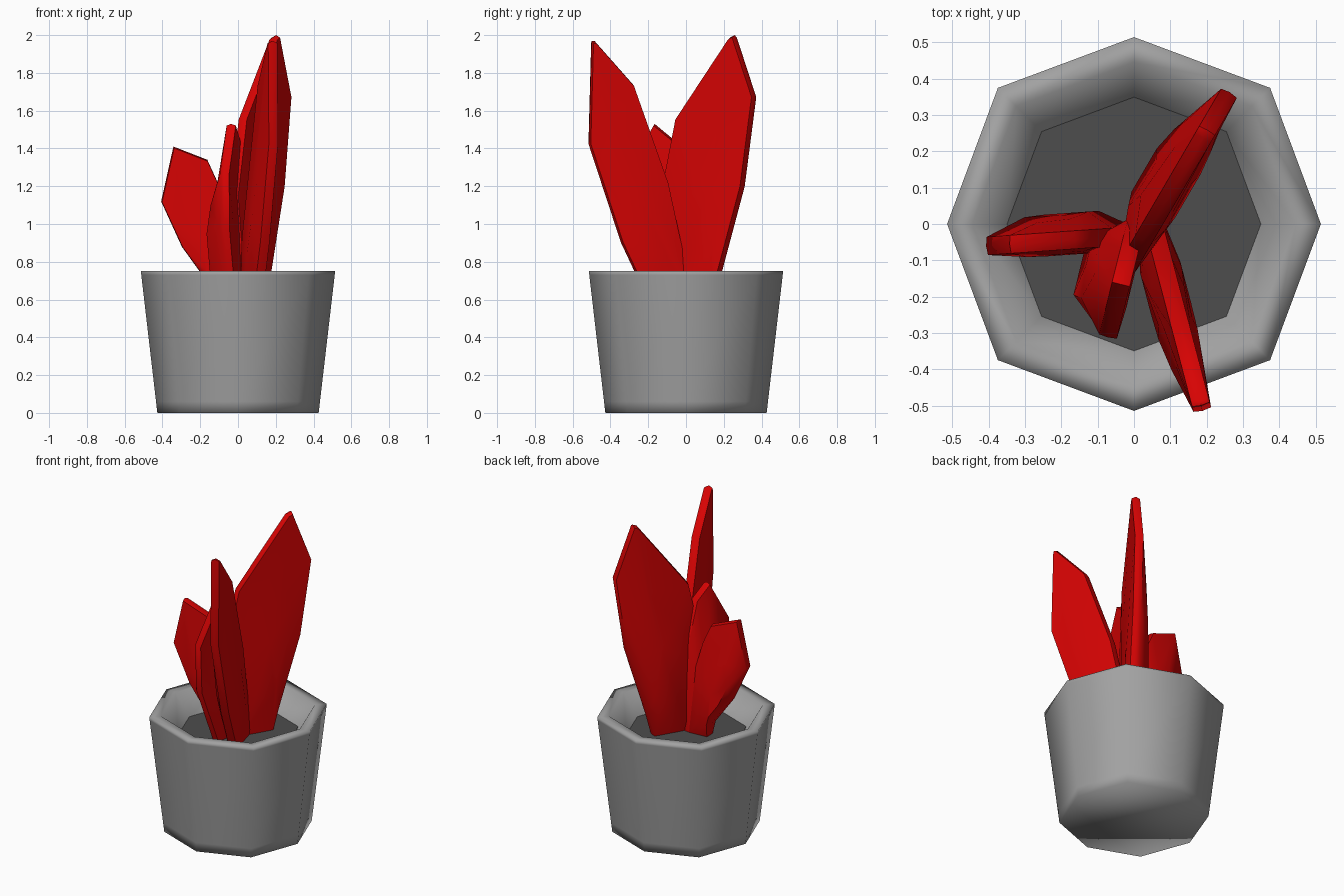
import bpy, bmesh, math
from mathutils import Vector

cube = bpy.data.objects.get("Cube")
if cube:
    bpy.data.objects.remove(cube, do_unlink=True)


def material(name, color):
    m = bpy.data.materials.new(name)
    m.use_nodes = True
    m.diffuse_color = (*color, 1)
    m.node_tree.nodes["Principled BSDF"].inputs["Base Color"].default_value = (*color, 1)
    return m


grey = material("pot grey", (0.36, 0.36, 0.36))
dark = material("soil dark grey", (0.075, 0.075, 0.075))
red = material("leaf red", (0.68, 0.001, 0.001))


def finish(name, bm, mat, angle=None):
    bmesh.ops.recalc_face_normals(bm, faces=bm.faces)
    mesh = bpy.data.meshes.new(name)
    bm.to_mesh(mesh)
    bm.free()
    mesh.materials.append(mat)
    obj = bpy.data.objects.new(name, mesh)
    bpy.context.collection.objects.link(obj)
    if angle:
        bpy.ops.object.select_all(action="DESELECT")
        obj.select_set(True)
        bpy.context.view_layer.objects.active = obj
        bpy.ops.object.shade_smooth_by_angle(angle=math.radians(angle))
    return obj


def bridge(bm, a, b):
    n = len(a)
    for i in range(n):
        bm.faces.new((a[i], a[(i + 1) % n], b[(i + 1) % n], b[i]))


def octagon(bm, r, z):
    """Eight corners, the diagonal ones slightly further out."""
    ring = []
    for i in range(8):
        a, s = i * math.pi / 4, r * (1 + 0.03 * (i % 2))
        ring.append(bm.verts.new((s * math.cos(a), s * math.sin(a), z)))
    return ring


# Pot: eight-sided tapered shell, soft rim, closed base
bm = bmesh.new()
profile = [(0.427, 0), (0.434, 0.06), (0.512, 0.73), (0.514, 0.75), (0.445, 0.75), (0.347, 0.61)]
rings = [octagon(bm, r, z) for r, z in profile]
for low, high in zip(rings, rings[1:]):
    bridge(bm, low, high)
bm.faces.new(rings[0])
pot = finish("pot", bm, grey)
pot.data.shade_smooth()

# Soil
bm = bmesh.new()
top = octagon(bm, 0.349, 0.617)
bottom = octagon(bm, 0.34, 0.59)
bridge(bm, bottom, top)
bm.faces.new(top)
bm.faces.new(bottom)
finish("soil", bm, dark)


def leaf(name, direction, offset, outline, bulge_left, bulge_right):
    """Upright blade: outline is (distance along direction, height), thickest low in the middle."""
    along = Vector((*direction, 0)).normalized()
    across = Vector((-along.y, along.x, 0))
    if across.x < 0:
        across = -across
    pts = [along * u + Vector((0, 0, z)) for u, z in outline]
    centre = sum(pts, Vector()) / len(pts)
    centre.z -= 0.15
    tip = max(p.z for p in pts)

    bm = bmesh.new()

    def loop(inset, half):
        return [bm.verts.new(p.lerp(centre, inset) + across * (offset + half)) for p in pts]

    def belly(depth):
        ring = []
        for p in pts:
            q = p.lerp(centre, 0.5)
            taper = 1 - 0.75 * max(0, q.z - 0.95) / (tip - 0.95)
            ring.append(bm.verts.new(q + across * (offset + depth * taper)))
        return ring

    rings = [belly(-bulge_left), loop(0.015, -0.025), loop(0, 0),
             loop(0.015, 0.025), belly(bulge_right)]
    for a, b in zip(rings, rings[1:]):
        bridge(bm, a, b)
    # Fan caps, since the tapered belly is not flat
    bmesh.ops.poke(bm, faces=[bm.faces.new(rings[0]), bm.faces.new(rings[-1])])
    finish(name, bm, red, 50)


# Leaves
leaf("back_leaf", (0.505, 0.863), 0.044,
     [(0.19, 0.58), (0.235, 0.75), (0.374, 1.2), (0.446, 1.68), (0.325, 2.0),
      (0.3, 1.99), (-0.028, 1.56), (-0.12, 1.15), (-0.04, 0.58)], 0.095, 0.045)
leaf("front_leaf", (0.254, -0.967), 0.052,
     [(-0.02, 0.58), (0.01, 0.75), (0.115, 1.22), (0.305, 1.74), (0.515, 1.97),
      (0.53, 1.97), (0.545, 1.43), (0.365, 0.9), (0.21, 0.58)], 0.07, 0.045)
leaf("side_leaf", (-0.997, -0.07), 0.032,
     [(0.0, 0.58), (0.06, 1.05), (0.11, 1.22), (0.165, 1.34), (0.345, 1.41),
      (0.41, 1.12), (0.3, 0.88), (0.17, 0.7), (0.14, 0.58)], 0.075, 0.04)
leaf("small_leaf", (-0.24, -0.97), 0.005,
     [(0.0, 0.58), (-0.01, 1.15), (0.07, 1.45), (0.17, 1.53),
      (0.32, 1.27), (0.31, 0.97), (0.17, 0.58)], 0.12, 0.03)
